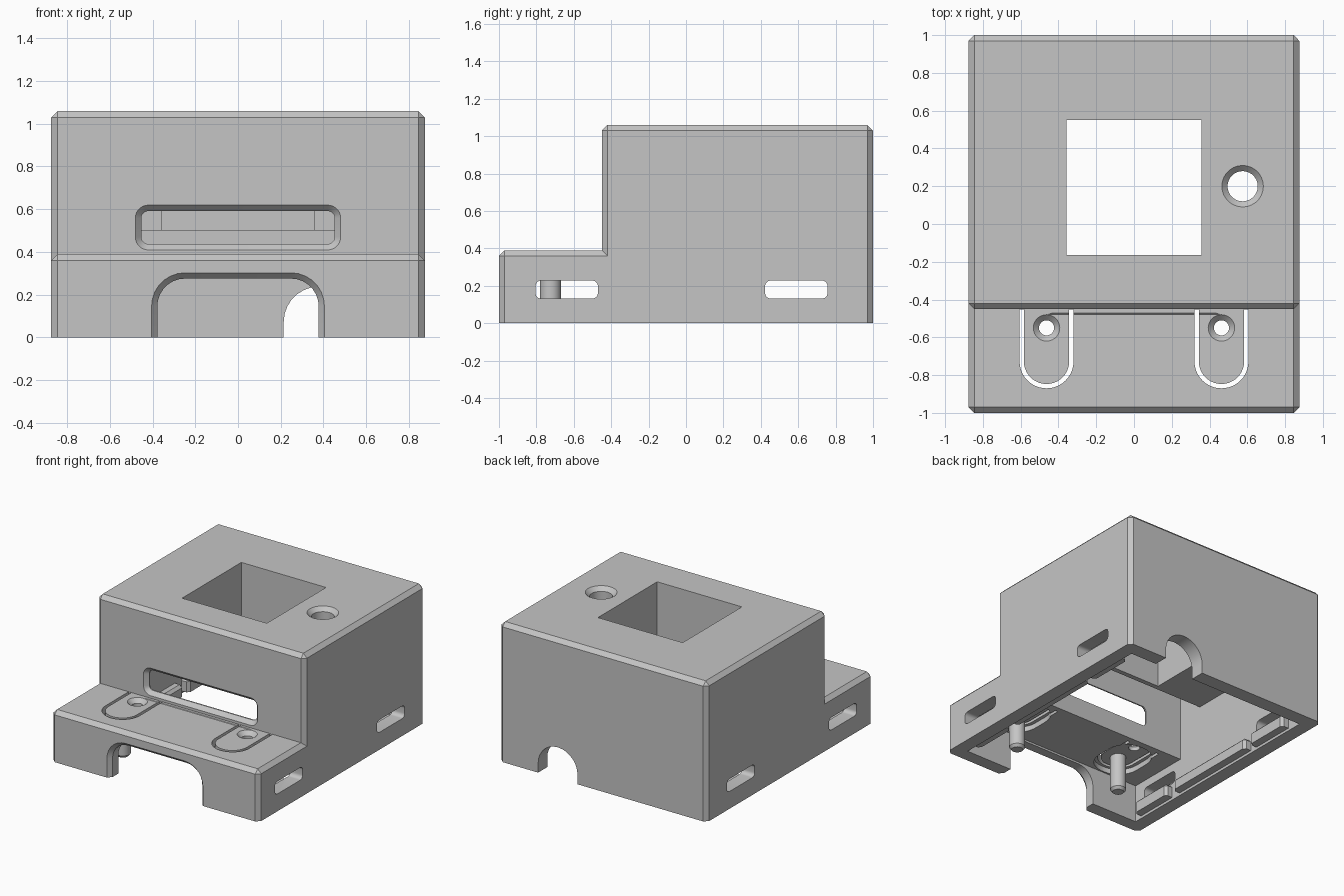
import bpy, bmesh, math

default = bpy.data.objects.get("Cube")
if default:
    bpy.data.objects.remove(default, do_unlink=True)

GREY = (0.56, 0.56, 0.56, 1.0)
grey = bpy.data.materials.new("plain_grey")
grey.use_nodes = True
grey.diffuse_color = GREY
grey.node_tree.nodes["Principled BSDF"].inputs["Base Color"].default_value = GREY


def finish(name, bm):
    bmesh.ops.remove_doubles(bm, verts=bm.verts, dist=0.0006)
    bmesh.ops.recalc_face_normals(bm, faces=bm.faces)
    mesh = bpy.data.meshes.new(name)
    bm.to_mesh(mesh)
    bm.free()
    mesh.materials.append(grey)
    ob = bpy.data.objects.new(name, mesh)
    bpy.context.collection.objects.link(ob)
    return ob


def box(name, x, y, z, chamfer=0.0):
    """Box from min/max pairs; the chamfer skips the bottom edges."""
    bm = bmesh.new()
    bmesh.ops.create_cube(bm, size=1)
    for v in bm.verts:
        v.co = [lim[0] if c < 0 else lim[1] for c, lim in zip(v.co, (x, y, z))]
    if chamfer:
        edges = [e for e in bm.edges if max(v.co.z for v in e.verts) > z[0] + 0.001]
        bmesh.ops.bevel(bm, geom=edges, offset=chamfer, segments=1, affect='EDGES')
    return finish(name, bm)


def rounded(cu, cv, hu, hv, r, seg=8):
    """Outline of a rounded rectangle; a circle when all sizes agree."""
    pts = []
    for k, (su, sv) in enumerate(((1, 1), (-1, 1), (-1, -1), (1, -1))):
        for i in range(seg):
            a = (k + i / (seg - 1)) * math.pi / 2
            pts.append((cu + su * (hu - r) + r * math.cos(a),
                        cv + sv * (hv - r) + r * math.sin(a)))
    return pts


def loft(name, axis, sections):
    """Skin a list of (distance, outline) along one axis and cap the ends."""
    place = {'x': lambda d, u, v: (d, u, v),
             'y': lambda d, u, v: (u, d, v),
             'z': lambda d, u, v: (u, v, d)}[axis]
    bm = bmesh.new()
    rings = [[bm.verts.new(place(d, u, v)) for u, v in pts] for d, pts in sections]
    for a, b in zip(rings, rings[1:]):
        for i in range(len(a)):
            j = (i + 1) % len(a)
            bm.faces.new((a[i], a[j], b[j], b[i]))
    bm.faces.new(rings[0])
    bm.faces.new(rings[-1])
    return finish(name, bm)


def funnel(name, axis, surface, inward, depth, flare, c, h, r, drop=0.03):
    """Opening cutter that widens by flare toward the surface."""
    def ring(g):
        return rounded(*c, h[0] + g, h[1] + g, r + g)
    return loft(name, axis, [(surface - inward * drop, ring(2 * flare)),
                             (surface + inward * drop, ring(0)),
                             (surface + inward * depth, ring(0))])


def combine(target, tool, operation='DIFFERENCE'):
    mod = target.modifiers.new("combine", 'BOOLEAN')
    mod.operation = operation
    mod.solver = 'EXACT'
    mod.object = tool
    bpy.context.view_layer.objects.active = target
    bpy.ops.object.modifier_apply(modifier=mod.name)
    bpy.data.objects.remove(tool, do_unlink=True)


# Outer shell: low deck plus tall housing
W = 0.875
housing = box("housing", (-W, W), (-1, 1), (0, 0.39), 0.03)
combine(housing, box("tall_part", (-W, W), (-0.45, 1), (0, 1.06), 0.03), 'UNION')

# Hollow interior: deck room, gap behind the front wall, thick roof with a low back
I = 0.77
for y0, y1, top in ((-0.9, 0.89, 0.29), (-0.41, 0.89, 0.5),
                    (-0.41, 0.3, 0.62), (-0.41, -0.2, 0.96)):
    combine(housing, box("cavity", (-I, I), (y0, y1), (-0.2, top)))

# Inner rails and clip bosses on both side walls
for s in (-1, 1):
    xs = sorted((s * 0.71, s * 0.8))
    for y0, y1, z0, z1 in ((-0.42, 0.36, 0.02, 0.11),
                           (-0.84, -0.5, 0.02, 0.12), (0.42, 0.77, 0.02, 0.12)):
        combine(housing, box("rail", xs, (y0, y1), (z0, z1), 0.02), 'UNION')

# Side slots, through both walls
for y in (-0.638, 0.59):
    combine(housing, loft("side_slot", 'x', [(d, rounded(y, 0.18, 0.167, 0.048, 0.03))
                                             for d in (-1, 1)]))

# Front display slot, cable arch and rear cable hole
combine(housing, funnel("front_slot", 'y', -0.45, 1, 0.15, 0.028,
                        (0, 0.514), (0.453, 0.077), 0.033))
combine(housing, funnel("front_arch", 'y', -1, 1, 0.2, 0.027,
                        (0, -0.1), (0.378, 0.375), 0.13))
combine(housing, loft("rear_hole", 'y', [(d, rounded(0.38, -0.1, 0.166, 0.337, 0.165))
                                         for d in (0.8, 1.1)]))

# Square top window and round top hole
combine(housing, box("top_window", (-0.357, 0.357), (-0.163, 0.55), (0.3, 1.2)))
combine(housing, funnel("top_hole", 'z', 1.06, -1, 0.6, 0.03,
                        (0.575, 0.2), (0.08, 0.08), 0.08))

# Flexible push tabs: recess under the deck, countersunk hole, gap around the tab
for s in (-1, 1):
    cx = s * 0.463

    def arc(r):
        bend = [math.pi * (1 + i / 20) for i in range(21)]
        pts = [(cx + r * math.cos(a), -0.727 + r * math.sin(a)) for a in bend]
        return [(cx - r, -0.452)] + pts + [(cx + r, -0.452)]

    recess = rounded(cx, -0.675, 0.17, 0.215, 0.16)
    combine(housing, loft("tab_recess", 'z', [(0.2, recess), (0.33, recess)]))
    combine(housing, funnel("tab_hole", 'z', 0.39, -1, 0.2, 0.03,
                            (cx, -0.55), (0.04, 0.04), 0.04))
    outline = arc(0.143) + arc(0.12)[::-1]
    combine(housing, loft("tab_gap", 'z', [(0.2, outline), (0.45, outline)]))

    # Push pin below each tab
    loft("left_push_pin" if s > 0 else "right_push_pin", 'z',
         [(z, rounded(cx, -0.725, r, r, r)) for z, r in
          ((0.05, 0.04), (0.07, 0.056), (0.34, 0.056))])

# Smooth the round parts, keep edges sharp
bpy.ops.object.select_all(action='DESELECT')
for ob in bpy.context.scene.objects:
    if ob.type == 'MESH' and (ob == housing or "push_pin" in ob.name):
        ob.select_set(True)
bpy.context.view_layer.objects.active = housing
bpy.ops.object.shade_smooth_by_angle(angle=math.radians(30))
